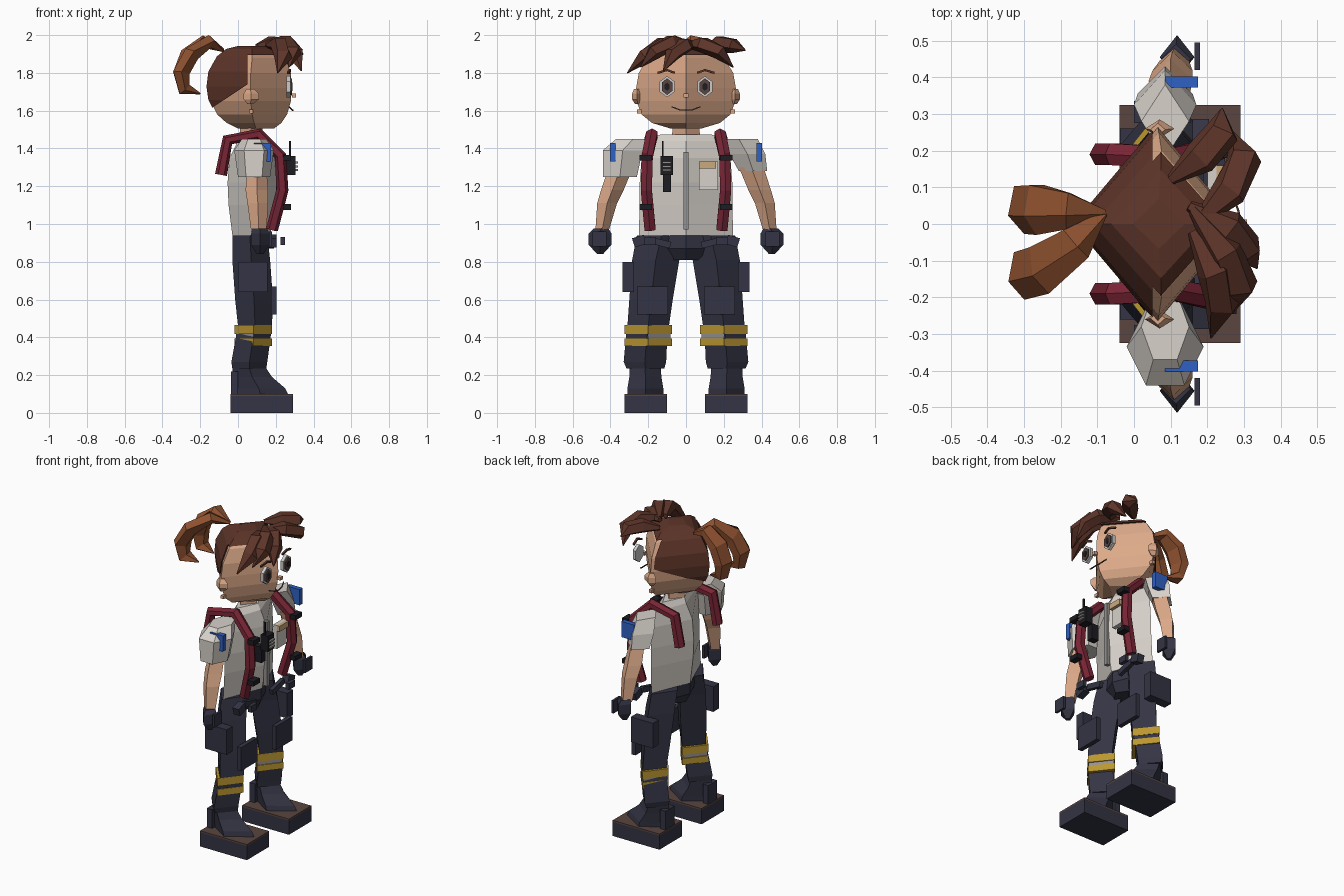
import bpy, bmesh, math
from mathutils import Vector

def mat(name, r, g, b):
    m = bpy.data.materials.new(name)
    m.diffuse_color = (r, g, b, 1)
    return m

SKIN = mat("skin", .72, .40, .25)
HAIR = mat("hair", .11, .035, .022)
TAIL = mat("tail_hair", .28, .085, .03)
SHIRT = mat("shirt", .68, .64, .59)
NAVY = mat("navy", .034, .034, .058)
BLACK = mat("black", .012, .012, .016)
RED = mat("maroon", .19, .018, .035)
GOLD = mat("yellow", .50, .31, .03)
BLUE = mat("blue", .03, .12, .55)
BROWN = mat("brown", .10, .06, .05)
WHITE = mat("eye_white", .8, .8, .78)
GREY = mat("grey", .3, .29, .28)
TAN = mat("tan", .6, .4, .2)

def finish(name, bm, m):
    bmesh.ops.recalc_face_normals(bm, faces=bm.faces)
    me = bpy.data.meshes.new(name)
    bm.to_mesh(me)
    bm.free()
    me.materials.append(m)
    o = bpy.data.objects.new(name, me)
    bpy.context.collection.objects.link(o)
    return o

def skin_rings(rings):
    bm = bmesh.new()
    vs = [[bm.verts.new(p) for p in r] for r in rings]
    n = len(vs[0])
    for a, b in zip(vs, vs[1:]):
        for i in range(n):
            bm.faces.new((a[i], a[(i + 1) % n], b[(i + 1) % n], b[i]))
    bm.faces.new(vs[0])
    bm.faces.new(vs[-1])
    return bm

def loft(name, rows, m, n=4, s=1, cuts=()):
    """Horizontal n-sided rings (x0, x1, y0, y1, z), corner facing front; s mirrors in y."""
    top = max(math.sin(2 * math.pi * i / n) for i in range(n))
    rings = []
    for x0, x1, y0, y1, z in rows:
        rings.append([((x0 + x1) / 2 + (x1 - x0) / 2 * math.cos(2 * math.pi * i / n),
                       s * ((y0 + y1) / 2 + (y1 - y0) / 2 * math.sin(2 * math.pi * i / n) / top), z)
                      for i in range(n)])
    bm = skin_rings(rings)
    for co, no in cuts:
        r = bmesh.ops.bisect_plane(bm, geom=bm.verts[:] + bm.edges[:] + bm.faces[:],
                                   plane_co=co, plane_no=no, clear_outer=True)
        edges = [e for e in r["geom_cut"] if isinstance(e, bmesh.types.BMEdge)]
        bmesh.ops.holes_fill(bm, edges=edges)
    return finish(name, bm, m)

def tube(name, pts, radii, m, n=5, ref=(0, 1, 0), s=1):
    """Tapered tube along a path; radii are (along ref, across)."""
    P = [Vector((x, s * y, z)) for x, y, z in pts]
    rings = []
    for i, p in enumerate(P):
        t = (P[min(i + 1, len(P) - 1)] - P[max(i - 1, 0)]).normalized()
        u = (Vector(ref) - t * Vector(ref).dot(t)).normalized()
        v = t.cross(u)
        a, b = radii[i]
        rings.append([p + u * a * math.cos(2 * math.pi * (k + .5) / n)
                      + v * b * math.sin(2 * math.pi * (k + .5) / n) for k in range(n)])
    return finish(name, skin_rings(rings), m)

def box(name, x0, x1, y0, y1, z0, z1, m, s=1, tilt=0):
    bm = bmesh.new()
    bmesh.ops.create_cube(bm, size=1)
    for v in bm.verts:
        v.co = Vector((v.co.x * (x1 - x0), v.co.y * (y1 - y0), v.co.z * (z1 - z0)))
    o = finish(name, bm, m)
    o.location = ((x0 + x1) / 2, s * (y0 + y1) / 2, (z0 + z1) / 2)
    o.rotation_euler.x = s * tilt
    return o

# Torso, pelvis, neck: diamond sections like the limbs
loft("shirt", [(-.03, .17, -.25, .25, .94), (-.05, .2, -.245, .245, 1.1), (-.055, .21, -.245, .245, 1.22),
               (-.045, .2, -.235, .235, 1.35), (0, .16, -.23, .23, 1.44), (.01, .14, -.13, .13, 1.475)], SHIRT)
loft("pelvis", [(0, .14, -.1, .1, .81), (-.03, .165, -.24, .24, .87), (-.03, .16, -.25, .25, .94)], NAVY)
loft("neck", [(.01, .13, -.075, .075, 1.45), (.01, .13, -.07, .07, 1.53)], SKIN)
box("zip", .19, .215, -.012, .012, .97, 1.38, GREY)
box("chest_pocket", .2, .225, .07, .17, 1.18, 1.33, SHIRT)
box("name_tag", .225, .245, .07, .16, 1.295, 1.33, TAN)

# Radio
box("radio", .255, .305, -.135, -.07, 1.26, 1.36, BLACK)
box("radio_clip", .2, .25, -.122, -.08, 1.17, 1.27, BLACK)
box("radio_antenna", .27, .28, -.128, -.118, 1.36, 1.44, BLACK)
for z in (1.28, 1.3, 1.32):
    box("radio_grille", .305, .318, -.125, -.08, z, z + .01, GREY)

# Sleeves (each side differs)
loft("sleeve_right", [(0, .17, .26, .44, 1.25), (-.02, .19, .23, .44, 1.39), (.02, .15, .19, .37, 1.45)],
     SHIRT, n=6, s=-1)
loft("sleeve_left", [(.01, .16, .28, .43, 1.28), (0, .17, .23, .42, 1.37), (.02, .15, .18, .38, 1.45)], SHIRT)

for s, side in ((1, "left"), (-1, "right")):
    # Arms and gloves
    loft("arm_" + side, [(.07, .15, .41, .48, .96), (.05, .16, .365, .47, 1.11), (.04, .16, .33, .45, 1.18),
                         (.05, .15, .28, .41, 1.3)], SKIN, s=s)
    loft("glove_" + side, [(.1, .135, .44, .47, .84), (.07, .165, .395, .515, .89), (.07, .165, .395, .515, .95),
                           (.075, .155, .41, .49, .975)], NAVY, s=s)
    box("glove_plate_" + side, .165, .18, .42, .495, .88, .96, NAVY, s)
    box("shoulder_patch_" + side, .085, .175, .372, .402, 1.33, 1.43, BLUE, s)
    # Legs and boots
    loft("leg_" + side, [(-.03, .15, .115, .315, .235), (-.035, .155, .105, .33, .27), (-.015, .17, .1, .32, .38),
                         (0, .18, .09, .31, .46), (-.015, .185, .07, .3, .6), (-.03, .17, .035, .285, .81),
                         (-.03, .155, 0, .26, .94)], NAVY, s=s)
    for z0, z1, m in ((.355, .395, GOLD), (.395, .418, GREY), (.418, .465, GOLD)):
        d = .008 if m is GREY else 0
        loft("knee_band_" + side, [(-.018 + d, .18 - d, .075 + d, .325 - d, z) for z in (z0, z1)], m, s=s)
    loft("boot_" + side, [(-.03, .265, .12, .31, .1), (-.03, .25, .12, .31, .13), (-.03, .18, .13, .3, .19),
                          (-.03, .14, .135, .3, .25)], NAVY, s=s)
    box("heel_tab_" + side, -.038, .0, .17, .26, .1, .22, NAVY, s)
    box("sole_" + side, -.04, .29, .1, .325, 0, .09, NAVY, s)
    box("welt_" + side, -.04, .29, .1, .325, .09, .1, BROWN, s)
    # Trouser pockets
    box("thigh_pocket_" + side, .175, .203, .095, .26, .52, .67, NAVY, s)
    box("side_pocket_" + side, 0, .155, .275, .335, .64, .8, NAVY, s)
    box("hip_flap_" + side, .165, .19, .08, .2, .885, .92, NAVY, s, .25)
    box("hip_pouch_" + side, .16, .205, .215, .28, .885, .935, NAVY, s, -.3)
    box("strap_end_" + side, .225, .248, .16, .22, .89, .93, NAVY, s)
    # Shoulder straps with clips
    tube("strap_" + side, [(-.09, .19, 1.26), (-.055, .19, 1.445), (.11, .18, 1.475), (.225, .205, 1.36),
                           (.235, .21, 1.18), (.18, .19, .97)], [(.034, .032)] * 6, RED, n=6, s=s)
    for z in (1.335, 1.075):
        box("strap_clip_" + side, .24, .28, .18, .245, z, z + .03, BLACK, s)
    # Eyes, brows, ears
    for nm, r, h, x, d, m in (("eye", .045, .056, .268, .02, WHITE), ("iris", .032, .044, .28, .012, BROWN),
                              ("pupil", .015, .022, .286, .006, BLACK)):
        tube(nm + "_" + side, [(x - d / 2, .1, 1.727), (x + d / 2, .1, 1.727)], [(r, h)] * 2, m, n=6, s=s)
    tube("brow_" + side, [(.27, .06, 1.8), (.275, .1, 1.815), (.265, .15, 1.8)], [(.008, .008)] * 3, HAIR,
         n=4, ref=(0, 0, 1), s=s)
    loft("ear_" + side, [(.05, .08, .24, .27, 1.635), (.03, .11, .235, .285, 1.66), (.03, .11, .235, .285, 1.69),
                         (.045, .085, .24, .275, 1.715)], SKIN, s=s)
    box("ear_stud_" + side, .06, .08, .235, .26, 1.585, 1.605, SKIN, s)

# Head with four-sided section, and hair cut from a slightly larger copy
head = [(0, .19, -.08, .08, 1.505), (-.06, .23, -.18, .18, 1.535), (-.11, .26, -.235, .235, 1.58),
        (-.145, .28, -.262, .262, 1.65), (-.155, .285, -.264, .264, 1.72), (-.145, .28, -.25, .25, 1.8),
        (-.1, .25, -.2, .2, 1.88), (-.05, .2, -.14, .14, 1.92), (.01, .13, -.06, .06, 1.935)]
loft("head", head, SKIN)
big = [(a - .012, b + .008, c - .008, d + .008, z + .007) for a, b, c, d, z in head]
loft("hair_back", big, HAIR, cuts=[((.05, 0, 0), (1, 0, 0)), ((-.16, 0, 1.6), (.55, 0, -.83))])
loft("hair_top", big, HAIR, cuts=[((0, 0, 1.895), (0, 0, -1))])
box("nose", .285, .308, -.012, .012, 1.67, 1.69, SKIN)
tube("mouth", [(.27, -.075, 1.62), (.285, -.035, 1.605), (.29, 0, 1.602), (.285, .035, 1.605), (.27, .075, 1.62)],
     [(.004, .004)] * 5, BROWN, n=4, ref=(0, 0, 1))

# Fringe locks sweeping sideways from the crown
locks = [[(.17, 0, 1.95), (.26, .09, 1.95), (.3, .18, 1.91), (.27, .25, 1.83)],
         [(.1, .12, 1.94), (.18, .18, 1.955), (.24, .25, 1.945), (.24, .315, 1.92)],
         [(.16, .04, 1.955), (.25, -.08, 1.96), (.29, -.17, 1.91), (.27, -.24, 1.83)],
         [(.16, -.02, 1.945), (.22, -.13, 1.95), (.24, -.22, 1.89), (.21, -.31, 1.8)],
         [(.15, .05, 1.95), (.26, -.01, 1.945), (.305, -.07, 1.9), (.335, -.12, 1.81)]]
for p in locks:
    tube("fringe_lock", p, [(.015, .015), (.045, .05), (.042, .05), (.003, .003)], HAIR, ref=(0, 0, 1))

# Two ponytail strands
rad = [(.01, .01), (.055, .036), (.075, .045), (.072, .046), (.055, .037), (.004, .004)]
tube("ponytail_left", [(-.08, .03, 1.92), (-.18, .04, 1.965), (-.265, .045, 1.895), (-.3, .045, 1.8),
                       (-.285, .04, 1.715), (-.2, .04, 1.69)], rad, TAIL)
tube("ponytail_right", [(-.08, .03, 1.92), (-.16, -.05, 1.965), (-.25, -.12, 1.895), (-.3, -.135, 1.8),
                        (-.285, -.135, 1.715), (-.2, -.11, 1.69)], rad, TAIL)
